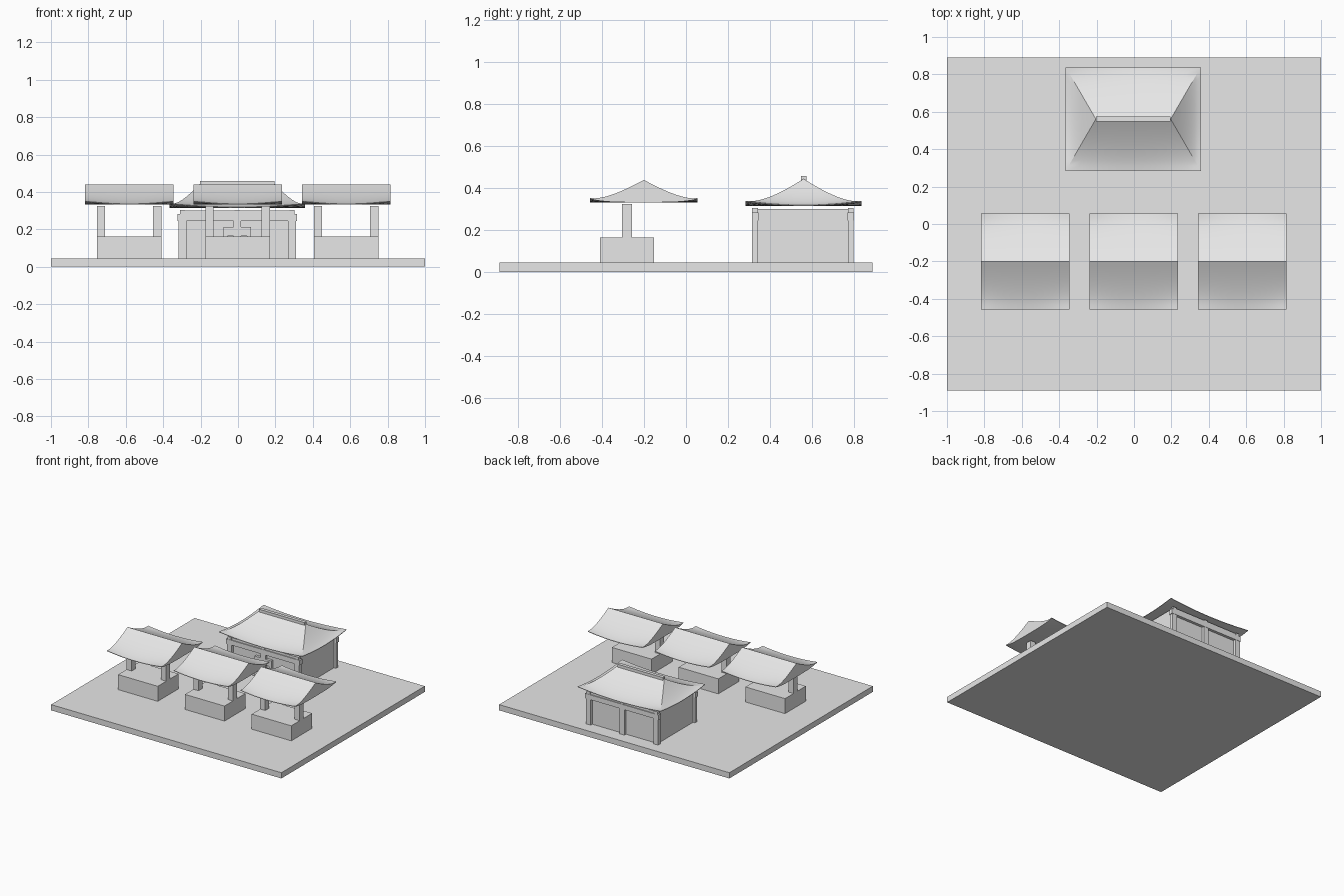
import bpy, bmesh

if "Cube" in bpy.data.objects:
    bpy.data.objects.remove(bpy.data.objects["Cube"])

GREY = (0.8, 0.8, 0.8, 1)
mat = bpy.data.materials.new("plain_grey")
mat.use_nodes = True
mat.diffuse_color = GREY
mat.node_tree.nodes["Principled BSDF"].inputs["Base Color"].default_value = GREY


def finish(name, bm):
    mesh = bpy.data.meshes.new(name)
    bm.to_mesh(mesh)
    bm.free()
    mesh.materials.append(mat)
    obj = bpy.data.objects.new(name, mesh)
    bpy.context.collection.objects.link(obj)
    return obj


def box(name, x, y, z):
    """Box from (low, high) ranges on each axis."""
    bm = bmesh.new()
    bmesh.ops.create_cube(bm, size=1)
    for v in bm.verts:
        for i, (lo, hi) in enumerate((x, y, z)):
            v.co[i] = lo + (hi - lo) * (v.co[i] + 0.5)
    return finish(name, bm)


def around(c, half):
    return (c - half, c + half)


def roof(name, cx, cy, ridge_hx, eave_hx, eave_hy, z, height, lift, power):
    """Curved roof of rectangular rings from eave to ridge, corners swept up."""
    bm = bmesh.new()
    n, rows = 12, 10
    corners = [(-1, -1), (1, -1), (1, 1), (-1, 1)]

    def ring(t, h, base):
        hx = ridge_hx + (eave_hx - ridge_hx) * t
        hy = eave_hy * t
        verts = []
        for k in range(4):
            a, b = corners[k], corners[(k + 1) % 4]
            for i in range(n):
                f = i / n
                s = 2 * f - 1
                px = a[0] + (b[0] - a[0]) * f
                py = a[1] + (b[1] - a[1]) * f
                pz = base + h * (1 - t) ** power + lift * s * s * t ** 4
                verts.append(bm.verts.new((cx + hx * px, cy + hy * py, pz)))
        return verts

    # underside from ridge line to eave, then top back up to the ridge
    rings = [ring(j / rows, 0, z) for j in range(rows + 1)]
    rings += [ring(1 - j / rows, height, z + 0.004) for j in range(rows + 1)]
    for low, high in zip(rings, rings[1:]):
        for i in range(4 * n):
            j = (i + 1) % (4 * n)
            bm.faces.new((low[i], low[j], high[j], high[i]))
    bmesh.ops.remove_doubles(bm, verts=bm.verts, dist=0.0005)
    bmesh.ops.recalc_face_normals(bm, faces=bm.faces)
    obj = finish(name, bm)
    bpy.ops.object.select_all(action="DESELECT")
    obj.select_set(True)
    bpy.context.view_layer.objects.active = obj
    bpy.ops.object.shade_smooth_by_angle(angle=0.4)


GROUND = 0.045
box("ground_slab", (-1, 1), (-0.89, 0.89), (0, GROUND))

# Three market stalls
for label, cx in (("right", -0.582), ("middle", -0.002), ("left", 0.578)):
    box(label + "_stall_counter", around(cx, 0.172), (-0.41, -0.152), (GROUND, 0.163))
    for side in (-1, 1):
        box(f"{label}_stall_post_{'left' if side > 0 else 'right'}",
            around(cx + side * 0.15, 0.022), around(-0.281, 0.024), (0.16, 0.325))
    roof(label + "_stall_roof", cx, -0.201, 0.237, 0.237, 0.256,
         0.332, 0.103, 0.016, 1.35)

# Hall walls
HX, HY = -0.004, 0.558
box("hall_walls", around(HX, 0.297), around(HY, 0.222), (GROUND, 0.3))

# Posts, beams and blocks on the front and back of the hall
for face, side in (("front", -1), ("back", 1)):
    y = HY + side * 0.228
    for place, px in (("right", -0.293), ("middle", 0), ("left", 0.293)):
        box(f"hall_{face}_post_{place}", around(HX + px, 0.021), around(y, 0.014),
            (GROUND, 0.25))
        box(f"hall_{face}_block_{place}", around(HX + px, 0.014), around(y, 0.014),
            (0.28, 0.304))
    box(f"hall_{face}_beam", around(HX, 0.32), around(y, 0.016), (0.245, 0.283))
    box(f"hall_{face}_top_rail", around(HX, 0.297), around(y, 0.009), (0.28, 0.3))

# Door frame on the front
door_y = (HY - 0.242, HY - 0.21)
box("door_lintel", around(HX, 0.073), door_y, (0.165, 0.213))
for side in (-1, 1):
    box(f"door_jamb_{'left' if side > 0 else 'right'}",
        around(HX + side * 0.062, 0.011), door_y, (GROUND, 0.17))

# Hall roof and ridge
roof("hall_roof", HX, 0.561, 0.2, 0.361, 0.277, 0.315, 0.125, 0.02, 1.4)
box("hall_ridge", around(HX, 0.198), (0.549, 0.575), (0.425, 0.458))
